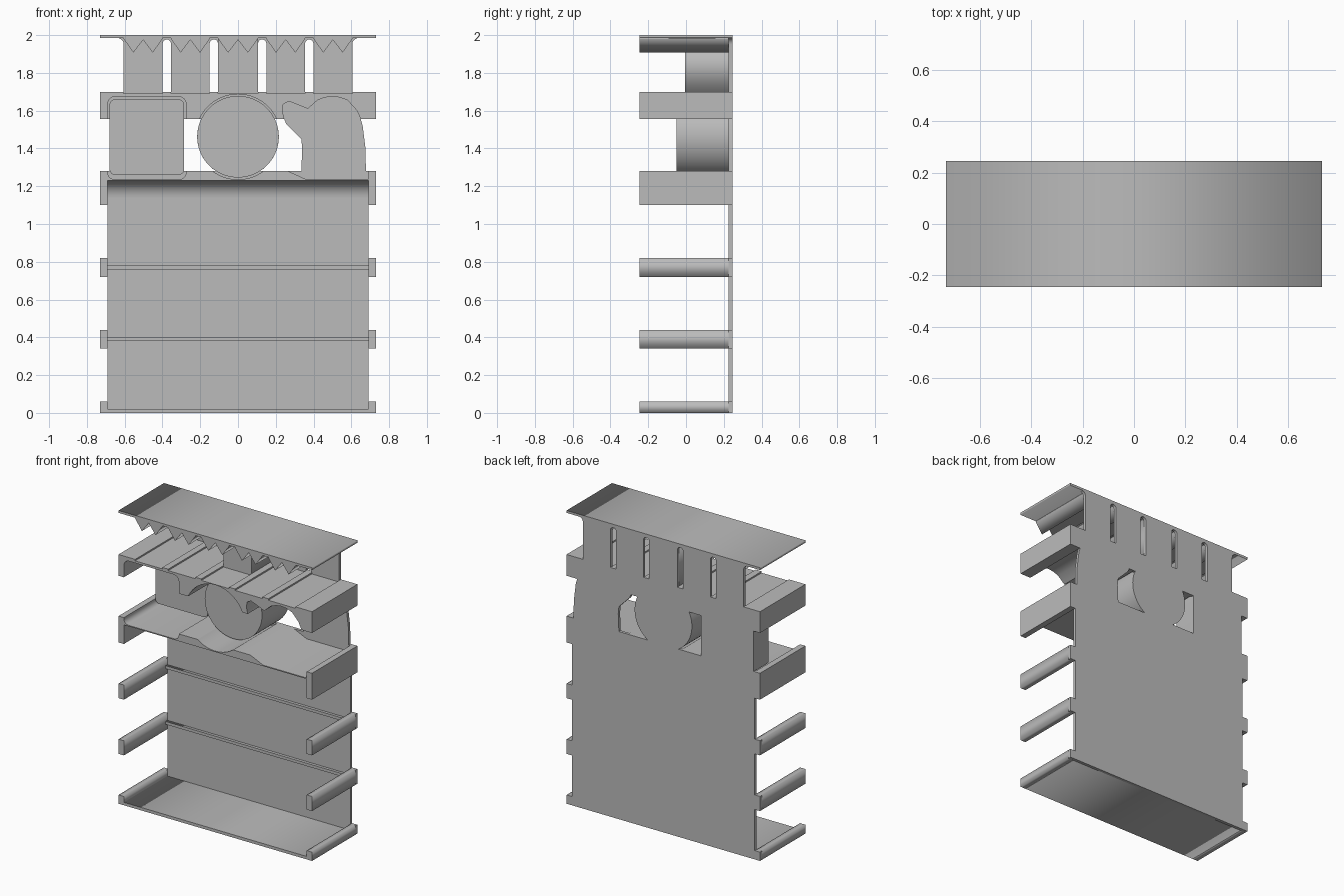
import bpy, bmesh
from math import pi, cos, sin, radians, asin

cube = bpy.data.objects.get("Cube")
if cube:
    bpy.data.objects.remove(cube, do_unlink=True)

grey = bpy.data.materials.new("plain_grey")
grey.use_nodes = True
colour = (0.5, 0.5, 0.5, 1)
grey.diffuse_color = colour
grey.node_tree.nodes["Principled BSDF"].inputs["Base Color"].default_value = colour

W, IN = 0.73, 0.69             # outer and inner half width
FRONT, BACK, WALL = -0.245, 0.245, 0.225
CZ, CR = 1.462, 0.216          # round boss
SHELF, ROOF = 1.28, 1.555      # clear opening between the two shelves


def arc(cx, cz, r, a0, a1, n=24):
    angles = [a0 + (a1 - a0) * i / n for i in range(n + 1)]
    return [(cx + r * cos(a), cz + r * sin(a)) for a in angles]


def extrude(name, loops, lo, hi, along_x=False, smooth=False):
    """Fill a profile (inner loops are holes) and extrude it along y or x."""
    cu = bpy.data.curves.new(name, 'CURVE')
    cu.dimensions, cu.fill_mode, cu.extrude = '2D', 'BOTH', (hi - lo) / 2
    for pts in loops:
        s = cu.splines.new('POLY')
        s.points.add(len(pts) - 1)
        for p, (a, b) in zip(s.points, pts):
            p.co = (a, b, 0, 1)
        s.use_cyclic_u = True
    tmp = bpy.data.objects.new(name + "_curve", cu)
    bpy.context.collection.objects.link(tmp)
    dg = bpy.context.evaluated_depsgraph_get()
    me = bpy.data.meshes.new_from_object(tmp.evaluated_get(dg))
    bpy.data.objects.remove(tmp, do_unlink=True)
    bm = bmesh.new()
    bm.from_mesh(me)
    bmesh.ops.remove_doubles(bm, verts=bm.verts, dist=1e-5)
    mid = (lo + hi) / 2
    for v in bm.verts:
        a, b, c = v.co
        v.co = (c + mid, a, b) if along_x else (a, mid - c, b)
    bmesh.ops.recalc_face_normals(bm, faces=bm.faces)
    bm.to_mesh(me)
    bm.free()
    me.name = name
    me.materials.clear()
    me.materials.append(grey)
    ob = bpy.data.objects.new(name, me)
    bpy.context.collection.objects.link(ob)
    if smooth:
        bpy.ops.object.select_all(action='DESELECT')
        ob.select_set(True)
        bpy.context.view_layer.objects.active = ob
        bpy.ops.object.shade_smooth_by_angle(angle=radians(30))
    return ob


def box(name, x0, x1, y0, y1, z0, z1):
    return extrude(name, [[(x0, z0), (x1, z0), (x1, z1), (x0, z1)]], y0, y1)


def mirrored(pts):
    return [(-x, z) for x, z in reversed(pts)]


# Wavy shape: left flank going up, then the top, then the right flank
flank = [(0.335, SHELF), (0.34, 1.4), (0.335, 1.45), (0.3, 1.485), (0.255, 1.53), (0.245, ROOF)]
crown = [(0.235, 1.6), (0.24, 1.635), (0.27, 1.65), (0.32, 1.63), (0.37, 1.61), (0.42, 1.655),
         (0.46, 1.67), (0.5, 1.675), (0.54, 1.67), (0.58, 1.655), (0.63, 1.6)]
side = [(0.677, SHELF), (0.675, 1.4), (0.66, 1.52), (0.65, ROOF)]

# Back wall with side tabs, slots and two openings
bands = [(0, 0.06), (0.34, 0.44), (0.72, 0.82), (1.1, SHELF)]
tabs = []
for z0, z1 in bands:
    tabs += [(IN, z0), (W, z0), (W, z1), (IN, z1)]
tabs = tabs[1:-1]
neck = [(W, ROOF), (W, 1.7), (0.605, 1.7)] + arc(0.64, 1.95, 0.035, pi, pi / 2, 6)
neck[-1] = (0.64, 1.985)
outline = tabs + side + neck + mirrored(neck) + [(-0.68, ROOF), (-0.68, SHELF)] + mirrored(tabs)
up, down = asin((ROOF - CZ) / CR), asin((SHELF - CZ) / CR)
holes = [
    [(-0.285, SHELF), (-0.285, ROOF)] + arc(0, CZ, CR, pi - up, pi - down),
    arc(0, CZ, CR, down, up) + flank[::-1],
]
for cx in (-0.377, -0.128, 0.128, 0.377):
    holes.append([(cx - 0.022, 1.7), (cx + 0.022, 1.7)] + arc(cx, 1.955, 0.022, 0, pi, 10))
extrude("back_wall", [outline] + holes, WALL, BACK, smooth=True)

# Floor and side rails
box("floor", -IN, IN, FRONT, WALL, 0, 0.02)
for sign, label in ((1, "left"), (-1, "right")):
    for i, (z0, z1) in enumerate(bands[:3]):
        x0, x1 = sorted((sign * IN, sign * W))
        box(f"{label}_rail_{i + 1}", x0, x1, FRONT, WALL, z0, z1)

# Thin ledges across the back wall
for i, z in enumerate((0.38, 0.76)):
    box(f"back_ledge_{i + 1}", -IN, IN, 0.205, WALL, z, z + 0.02)

# Lower shelf with shallow recesses on top and a cove beneath
dip = asin((SHELF - CZ) / 0.226)
lower = [(-W, SHELF), (-W, 1.1), (-IN, 1.1), (-IN, 1.23), (IN, 1.23), (IN, 1.1), (W, 1.1),
         (W, SHELF), (IN, SHELF), (IN, 1.237), (0.36, 1.237), (0.265, SHELF)]
lower += arc(0, CZ, 0.226, dip, -pi - dip)
lower += [(-0.275, SHELF)] + arc(-0.31, 1.272, 0.035, 0, -pi / 2, 6)
lower += arc(-0.655, 1.272, 0.035, -pi / 2, -pi, 6) + [(-IN, SHELF)]
extrude("lower_shelf", [lower], FRONT, WALL, smooth=True)
cove = [(WALL, 1.14), (WALL, 1.231)] + arc(0.135, 1.14, 0.09, pi / 2, 0, 12)[:-1]
extrude("shelf_cove", [cove], -IN, IN, along_x=True, smooth=True)

# Upper shelf: carved underneath, five shallow trays on top
rise = asin((ROOF - CZ) / 0.225)
upper = [(-W, 1.7), (-W, ROOF), (-IN, ROOF)]
upper += arc(-0.65, 1.635, 0.04, pi, pi / 2, 6) + arc(-0.315, 1.635, 0.04, pi / 2, 0, 6)
upper += [(-0.275, ROOF)] + arc(0, CZ, 0.225, pi - rise, rise)
upper += [flank[-1]] + crown + [side[-1], (W, ROOF), (W, 1.7)]
columns = [(-0.605, -0.4), (-0.355, -0.15), (-0.105, 0.105), (0.15, 0.355), (0.4, 0.605)]
for lo, hi in reversed(columns):
    upper += [(hi, 1.7), (hi, 1.69), (lo, 1.69), (lo, 1.7)]
extrude("upper_shelf", [upper], FRONT, WALL, smooth=True)

# Bosses standing out from the back wall
extrude("round_boss", [arc(0, CZ, CR, 0, 2 * pi, 64)[:-1]], -0.05, WALL, smooth=True)
corners = [(-0.315, 1.63), (-0.65, 1.63), (-0.65, 1.29), (-0.315, 1.29)]
square = []
for k, (cx, cz) in enumerate(corners):
    square += arc(cx, cz, 0.03, k * pi / 2, (k + 1) * pi / 2, 6)
extrude("square_boss", [square], 0.08, WALL, smooth=True)
box("centre_block", -0.105, 0.105, -0.005, WALL, 1.69, 1.98)

# Top plate with pairs of hanging teeth
box("top_plate", -W, W, FRONT, BACK, 1.984, 2)
for i, (lo, hi) in enumerate(columns):
    q = (hi - lo) / 4
    teeth = [(lo, 1.985), (lo, 1.98), (lo + q, 1.907), (lo + 2 * q, 1.975),
             (hi - q, 1.907), (hi, 1.98), (hi, 1.985)]
    extrude(f"teeth_{i + 1}", [teeth], FRONT, WALL)
